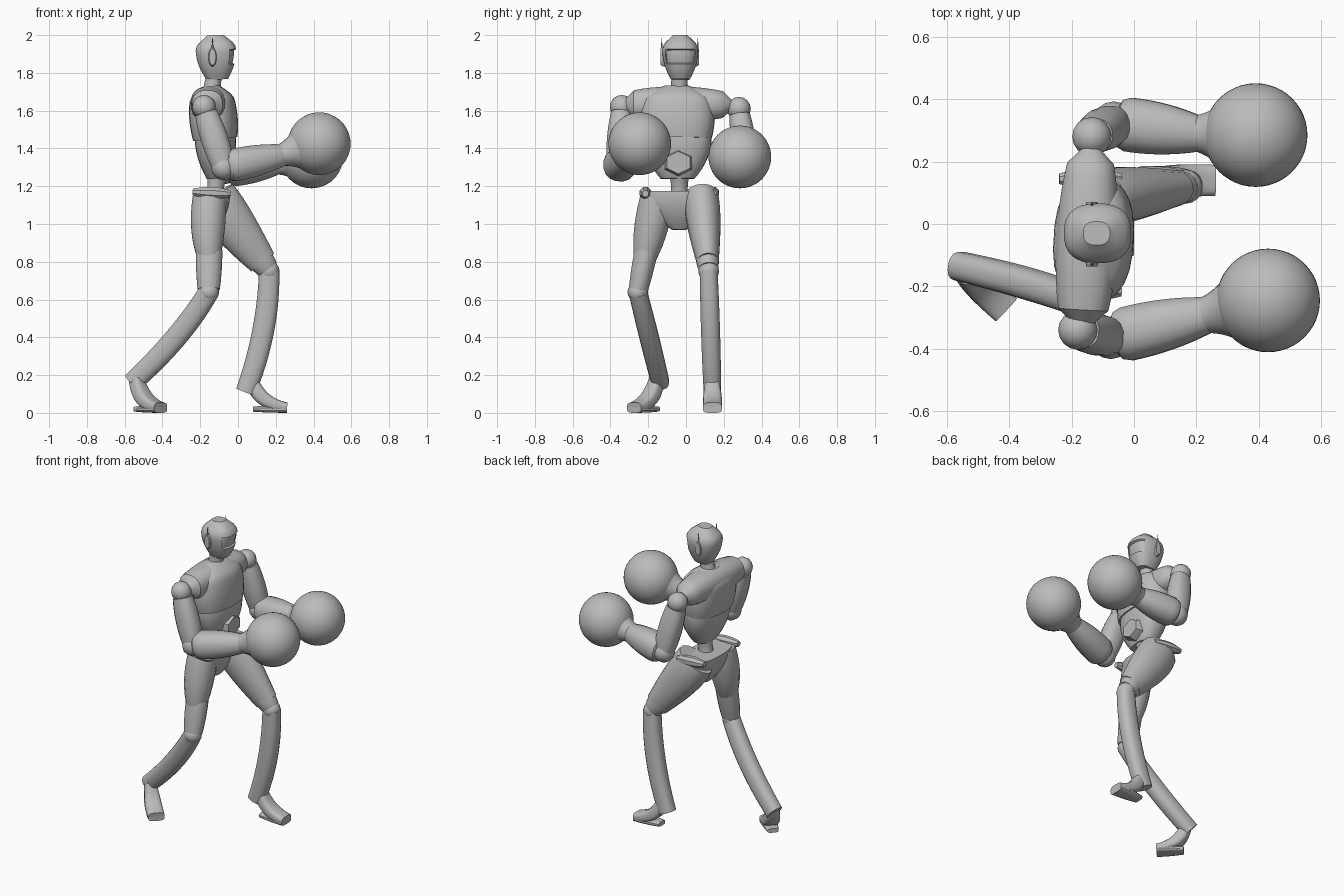
import bpy, bmesh
from math import cos, sin, pi, radians, sqrt
from mathutils import Vector

default_cube = bpy.data.objects.get("Cube")
if default_cube:
    bpy.data.objects.remove(default_cube)

grey = bpy.data.materials.new("plain_grey")
grey.use_nodes = True
grey.diffuse_color = (.5, .5, .5, 1)
grey.node_tree.nodes["Principled BSDF"].inputs["Base Color"].default_value = grey.diffuse_color


def finish(name, mesh_data, angle=35):
    bmesh.ops.recalc_face_normals(mesh_data, faces=mesh_data.faces)
    mesh = bpy.data.meshes.new(name)
    mesh_data.to_mesh(mesh)
    mesh_data.free()
    mesh.materials.append(grey)
    part = bpy.data.objects.new(name, mesh)
    bpy.context.collection.objects.link(part)
    bpy.ops.object.select_all(action='DESELECT')
    part.select_set(True)
    bpy.context.view_layer.objects.active = part
    bpy.ops.object.shade_smooth_by_angle(angle=radians(angle))


def through(k, start, middle, end):
    """Quadratic curve through three values."""
    return start * (1 - k) * (1 - 2 * k) + middle * 4 * k * (1 - k) + end * k * (2 * k - 1)


def slope(k, start, middle, end):
    return start * (4 * k - 3) + middle * (4 - 8 * k) + end * (4 * k - 1)


def power(value, exponent):
    return abs(value) ** exponent * (1 if value > 0 else -1)


def dome(distance, reach):
    """Rounds off an end over the given share of the length."""
    return sqrt(max(.2, 1 - (1 - distance / reach) ** 2)) if distance < reach else 1


def skin(start, end, widths, middle=None, flat=1, flat_end=None, across=(0, 1, 0),
         sides=16, rings=12, box=1, round_start=0, round_end=0):
    """Closed tube; widths follow the across direction, flat scales the depth."""
    start, end = Vector(start), Vector(end)
    middle = Vector(middle) if middle else start.lerp(end, .5)
    flat_end = flat_end or flat
    data, rows = bmesh.new(), []
    for ring in range(rings + 1):
        k = ring / rings
        centre = through(k, start, middle, end)
        along = slope(k, start, middle, end).normalized()
        side = Vector(across)
        side = (side - along * side.dot(along)).normalized()
        radius = through(k, *widths) * dome(k, round_start) * dome(1 - k, round_end)
        depth = along.cross(side) * radius * (flat + (flat_end - flat) * k)
        turns = [2 * pi * (i + .5) / sides for i in range(sides)]
        rows.append([data.verts.new(centre + side * radius * power(cos(a), box) + depth * power(sin(a), box))
                     for a in turns])
    for low, high in zip(rows, rows[1:]):
        for i in range(sides):
            data.faces.new((low[i - 1], low[i], high[i], high[i - 1]))
    data.faces.new(rows[0])
    data.faces.new(rows[-1])
    return data


def tube(name, *shape, **options):
    finish(name, skin(*shape, **options))


def ball(name, centre, radius, segments=16):
    data = bmesh.new()
    bmesh.ops.create_uvsphere(data, u_segments=segments, v_segments=segments // 2, radius=radius)
    bmesh.ops.translate(data, verts=data.verts, vec=centre)
    finish(name, data, angle=60)


# Head with a recessed visor
head = skin((-.11, -.03, 1.765), (-.12, -.03, 2), (.05, .093, .085), flat=1.13,
            sides=24, box=.8, round_end=.35)
head.normal_update()
visor = []
for face in head.faces:
    spot = face.calc_center_median()
    if 1.84 < spot.z < 1.93 and spot.x > -.05:
        visor.append(face)
bmesh.ops.inset_region(head, faces=visor, thickness=.006)
bmesh.ops.translate(head, verts=list({v for f in visor for v in f.verts}), vec=(-.012, 0, 0))
finish("head", head)
tube("neck", (-.145, -.035, 1.67), (-.125, -.035, 1.8), (.055, .045, .045))

# Ear pods and antennas, mirrored about the head
for side, sign in (("left", 1), ("right", -1)):
    ear = Vector((-.135, -.033 + sign * .088, 1.885))
    out = Vector((0, sign, 0)) * .015
    tip = ear + Vector((0, 0, .1))
    tube(side + "_ear", ear - out, ear + out, (.022, .022, .018), flat=2.4, across=(1, 0, 0), rings=2)
    tube(side + "_antenna", ear + out / 2, tip + out / 2, (.008, .005, .001), sides=6, rings=2)

# Torso, turned slightly on the hips
lean = (.06, 1, 0)
tube("chest", (-.12, -.05, 1.45), (-.145, -.05, 1.73), (.185, .2, .16), flat=.63,
     across=lean, sides=24, box=.8, round_end=.3)
tube("shoulder_yoke", (-.165, -.32, 1.63), (-.137, .24, 1.63), (.075, .1, .068), middle=(-.15, -.04, 1.635),
     flat=.95, across=(1, 0, 0), box=.85, round_start=.1, round_end=.1)
tube("belly", (-.11, -.045, 1.24), (-.12, -.045, 1.46), (.09, .16, .18), flat=.6,
     across=lean, sides=24, box=.8)
tube("buckle", (-.05, -.04, 1.325), (0, -.04, 1.325), (.085, .08, .07), flat=.85, sides=6, rings=2)
tube("waist", (-.13, -.035, 1.1), (-.11, -.035, 1.26), (.06, .045, .055))

# Pelvis with a raised crest on each hip
tube("pelvis", (-.13, -.035, .97), (-.14, -.035, 1.17), (.04, .16, .195), flat=.5, sides=24, box=.8)
for side, y in (("left", .145), ("right", -.215)):
    tube(side + "_hip_crest", (-.24, y, 1.17), (-.04, y, 1.16), (.018, .033, .018), sides=8)

# Legs: hip, knee, ankle, toe, thigh depth, and where the knee cuff begins
legs = {
    "right": ((-.15, -.15, 1.15), (-.155, -.255, .64), (-.56, -.135, .16), (-.41, -.275, .03), 1, .57),
    "left": ((-.13, .08, 1.15), (.165, .12, .75), (.04, .14, .11), (.26, .14, .03), 1.35, .78),
}
for side, (hip, knee, ankle, toe, depth, cuff) in legs.items():
    hip, knee, ankle, toe = map(Vector, (hip, knee, ankle, toe))
    lean_leg = hip.lerp(knee, .5) - Vector((.01, 0, 0))
    tube(side + "_thigh", hip, hip.lerp(knee, cuff + .1), (.09, .09, .058), middle=lean_leg.lerp(hip, .3), flat=depth)
    tube(side + "_knee_cuff", hip.lerp(knee, cuff), hip.lerp(knee, .97), (.062, .06, .052), flat=1.15)
    ball(side + "_knee", knee, .055)
    bend = knee.lerp(ankle, .5) + Vector((.03, 0, 0))
    tube(side + "_shin", knee, ankle, (.048, .051, .047), middle=bend, flat=1.15, box=.8)
    # Foot tapers into a flat toe above a thin sole
    forward = Vector((toe.x - ankle.x, toe.y - ankle.y, 0)).normalized()
    across = forward.cross(Vector((0, 0, 1)))
    top = ankle + forward * .03
    top.z = .18
    arch = top.lerp(toe, .35)
    arch.z = .075
    tube(side + "_foot", top, toe, (.035, .05, .05), middle=arch, flat=1, flat_end=.5,
         across=across, box=.6)
    heel = ankle + forward * .04
    heel.z = toe.z - .01
    tube(side + "_sole", heel, toe - Vector((0, 0, .01)), (.035, .046, .05), flat=.4, across=across, box=.6)

# Arms: shoulder, elbow, wrist and glove centres
arms = {
    "right": ((-.18, -.34, 1.62), (-.075, -.365, 1.3), (.24, -.29, 1.365), (.43, -.245, 1.425)),
    "left": ((-.135, .28, 1.61), (-.065, .325, 1.28), (.21, .288, 1.32), (.39, .285, 1.355)),
}
for side, joints in arms.items():
    shoulder, elbow, wrist, glove = map(Vector, joints)
    ball(side + "_shoulder", shoulder, .063)
    tube(side + "_upper_arm", shoulder.lerp(elbow, .1), elbow, (.055, .066, .055), flat=1.1, box=.85)
    ball(side + "_elbow", elbow, .068)
    tube(side + "_forearm", elbow, wrist, (.085, .085, .058), box=.9, round_start=.15)
    tube(side + "_wrist_flare", wrist.lerp(elbow, .1), wrist.lerp(glove, .5), (.056, .075, .12), sides=20)
    ball(side + "_glove", glove, .166, segments=48)
